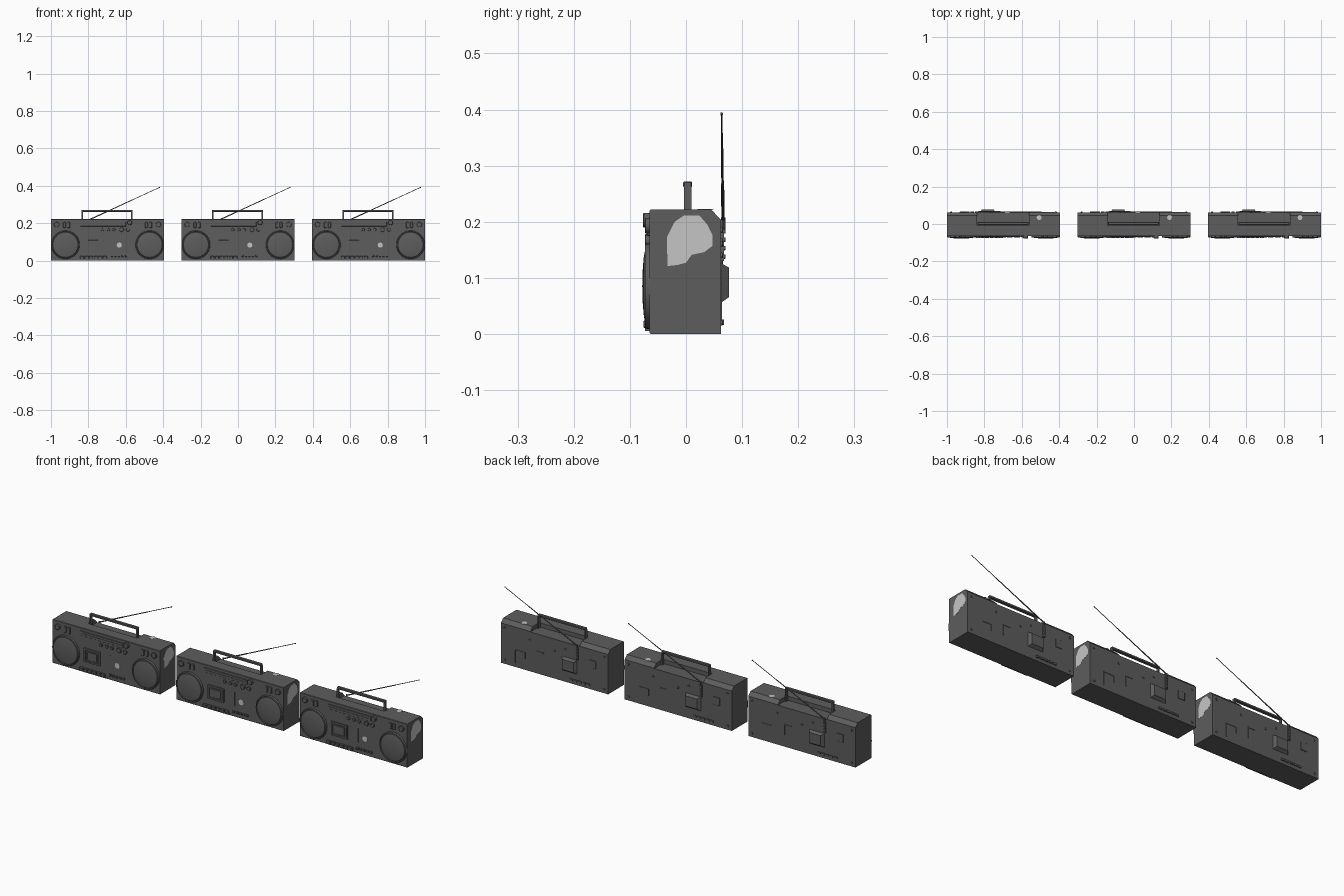
import bpy, bmesh, math
from mathutils import Vector, Matrix

if "Cube" in bpy.data.objects:
    bpy.data.objects.remove(bpy.data.objects["Cube"])


def material(name, v):
    m = bpy.data.materials.new(name)
    m.diffuse_color = (v, v, v, 1)
    m.use_nodes = True
    m.node_tree.nodes["Principled BSDF"].inputs["Base Color"].default_value = m.diffuse_color
    return m


CASE = material("charcoal plastic", 0.11)
PALE = material("pale patch", 0.56)
FRONT, BACK = -0.065, 0.0625
parts = []


def finish(name, bm, mat=CASE, smooth=False):
    bmesh.ops.recalc_face_normals(bm, faces=bm.faces)
    me = bpy.data.meshes.new(name)
    bm.to_mesh(me)
    bm.free()
    me.materials.append(mat)
    ob = bpy.data.objects.new(name, me)
    bpy.context.collection.objects.link(ob)
    if smooth:
        bpy.ops.object.select_all(action='DESELECT')
        ob.select_set(True)
        bpy.context.view_layer.objects.active = ob
        bpy.ops.object.shade_smooth_by_angle(angle=math.radians(35))
    parts.append(ob)
    return ob


def box(name, x0, x1, y0, y1, z0, z1, bevel=0):
    bm = bmesh.new()
    bmesh.ops.create_cube(bm, size=1, matrix=Matrix.Translation(
        ((x0 + x1) / 2, (y0 + y1) / 2, (z0 + z1) / 2)) @ Matrix.Diagonal((x1 - x0, y1 - y0, z1 - z0, 1)))
    if bevel:
        bmesh.ops.bevel(bm, geom=bm.edges[:], offset=bevel, segments=1, affect='EDGES')
    return finish(name, bm)


def prism(name, pts, push, mat=CASE):
    bm = bmesh.new()
    f = bm.faces.new([bm.verts.new(p) for p in pts])
    g = bmesh.ops.extrude_face_region(bm, geom=[f])
    bmesh.ops.translate(bm, vec=push, verts=[v for v in g['geom'] if isinstance(v, bmesh.types.BMVert)])
    return finish(name, bm, mat)


def lathe(name, x, z, prof, n=32, y=FRONT, sign=-1):
    # profile of (radius, height) turned about an axis along y
    bm = bmesh.new()
    vs = [bm.verts.new((x + r, y + sign * d, z)) for r, d in prof]
    es = [bm.edges.new(p) for p in zip(vs, vs[1:])]
    bmesh.ops.spin(bm, geom=vs + es, cent=(x, y, z), axis=(0, 1, 0), angle=math.tau, steps=n)
    bmesh.ops.remove_doubles(bm, verts=bm.verts, dist=1e-5)
    return finish(name, bm, smooth=True)


def knob(name, x, z, r, d, **kw):
    return lathe(name, x, z, [(r, -0.001), (r, d * .85), (r * .88, d), (0, d)], 20, **kw)


def rod(name, a, b, r0, r1):
    a, b = Vector(a), Vector(b)
    bm = bmesh.new()
    rot = (b - a).to_track_quat('Z', 'Y').to_matrix().to_4x4()
    bmesh.ops.create_cone(bm, cap_ends=True, segments=10, radius1=r0, radius2=r1, depth=(b - a).length,
                          matrix=Matrix.Translation((a + b) / 2) @ rot)
    return finish(name, bm, smooth=True)


# case with chamfered rear top edge
profile = [(FRONT, 0.002), (FRONT + .002, 0), (BACK, 0), (BACK, .203), (.045, .222), (FRONT + .002, .222), (FRONT, .22)]
case = prism("case", [(-.302, y, z) for y, z in profile], (.604, 0, 0))
# recess the handle folds into
cutter = box("recess_cutter", -.141, .136, -.008, .08, .201, .25)
parts.remove(cutter)
cutter.hide_render = True
mod = case.modifiers.new("recess", 'BOOLEAN')
mod.operation, mod.object, mod.solver = 'DIFFERENCE', cutter, 'EXACT'
bpy.context.view_layer.objects.active = case
bpy.ops.object.modifier_apply(modifier="recess")
bpy.data.objects.remove(cutter)

# carrying handle
box("handle_grip", -.138, .133, -.005, .011, .261, .272, .002)
for x in (-.138, .126):
    box("handle_arm", x, x + .007, -.004, .010, .201, .264)

# speakers with domed grilles, tweeter slots and corner knobs
for s in (-1, 1):
    lathe("speaker", s * .225, .085, [(.076, -.001), (.076, .005), (.074, .008), (.071, .008), (.0695, .005),
                                      (.067, .0075), (.05, .0105), (.025, .0125), (0, .013)], 48)
    for x in (.208, .230):
        box("tweeter_slot", s * x - .007, s * x + .007, FRONT - .005, FRONT + .002, .175, .206, .0015)
    knob("corner_knob", s * .272, .193, .014, .008)

# cassette door: frame and window
for x in (-.123, -.040):
    box("cassette_frame_side", x, x + .008, FRONT - .006, FRONT + .001, .056, .126)
box("cassette_frame_top", -.115, -.040, FRONT - .006, FRONT + .001, .117, .126)
box("cassette_frame_bottom", -.115, -.040, FRONT - .006, FRONT + .001, .056, .064)
box("cassette_window", -.105, -.050, FRONT - .004, FRONT + .001, .070, .110, .001)

# tuning dial, control knobs and level slider
box("tuning_dial", -.145, .098, FRONT - .003, FRONT + .001, .183, .207, .001)
box("tuning_needle_rail", -.135, .09, FRONT - .005, FRONT, .193, .196)
knob("tuning_knob", .118, .203, .013, .012)
for x, r in ((-.027, .008), (.005, .008), (.034, .008), (.075, .012), (.109, .010)):
    knob("control_knob", x, .166, r, .008)
box("level_slider", .023, .028, FRONT - .003, FRONT + .001, .056, .126)

# cassette keys and lower switch row
box("key_shelf", -.15, .0, FRONT - .008, FRONT + .001, .005, .011)
for i in range(6):
    x = -.147 + i * .0245
    box("cassette_key", x, x + .021, FRONT - .011, FRONT + .001, .011, .024, .0015)
for i in range(5):
    x = .018 + i * .019
    box("switch_button", x, x + .011, FRONT - .006, FRONT + .001, .020, .031, .001)

# rear battery bulge
bm = bmesh.new()
rings = [[bm.verts.new(p) for p in ((x0, y, z0), (x1, y, z0), (x1, y, z1), (x0, y, z1))]
         for x0, x1, y, z0, z1 in ((-.128, -.042, BACK - .001, .055, .127), (-.116, -.052, .077, .066, .118))]
for r in rings:
    bm.faces.new(r)
for i in range(4):
    j = (i + 1) % 4
    bm.faces.new((rings[0][i], rings[0][j], rings[1][j], rings[1][i]))
finish("rear_bulge", bm)

# rear door lines, socket plate, vents and screws
for x0, x1, z0, z1 in ((.165, .225, .085, .089), (.165, .169, .055, .087), (.221, .225, .02, .087),
                       (.06, .10, .11, .114), (.096, .10, .06, .114)):
    box("battery_door_line", x0, x1, BACK - .001, BACK + .002, z0, z1)
box("socket_plate", -.235, -.198, BACK - .001, BACK + .003, .11, .15, .001)
for i in range(5):
    x = -.2 + i * .024
    box("rear_socket", x, x + .017, BACK - .001, BACK + .005, .016, .026)
for x, z in ((-.28, .185), (.28, .185), (-.28, .02), (.28, .02), (.0, .14), (.14, .16), (-.06, .165)):
    knob("rear_screw", x, z, .005, .003, y=BACK, sign=1)

# telescopic antenna with its clip on the back
box("antenna_mount", -.136, -.124, BACK - .001, BACK + .005, .13, .19)
for i in range(4):
    knob("antenna_clip", -.13, .138 + i * .015, .004, .008, y=BACK, sign=1)
rod("antenna_pivot", (-.13, .066, .185), (-.13, .066, .208), .004, .004)
p, q = Vector((-.13, .066, .204)), Vector((.281, .0635, .393))
for i in range(3):
    r = .003 - i * .0007
    rod("antenna_section", p.lerp(q, i / 3), p.lerp(q, (i + 1) / 3), r, r)
rod("antenna_tip", p.lerp(q, .99), q, .0025, .0025)

# pale patches on right side, front and top
side = [(-.033, .121), (-.034, .173), (-.02, .2), (-.004, .211), (.024, .211), (.038, .195),
        (.047, .177), (.047, .157), (.033, .146), (.01, .141), (0, .127), (-.015, .123)]
prism("side_patch", [(.3015, y, z) for y, z in side], (.001, 0, 0), PALE)
ring = [(math.cos(i * math.tau / 10), math.sin(i * math.tau / 10)) for i in range(10)]
prism("front_patch", [(.063 + .014 * c, FRONT + .0005, .083 + .014 * s) for c, s in ring], (0, -.0015, 0), PALE)
prism("top_patch", [(.19 + .013 * c, .035 + .015 * s, .2215) for c, s in ring], (0, 0, .001), PALE)

# two further players in the row
for ob in parts[:]:
    for x in (-.6975, .6975):
        twin = ob.copy()
        twin.location.x = x
        bpy.context.collection.objects.link(twin)
